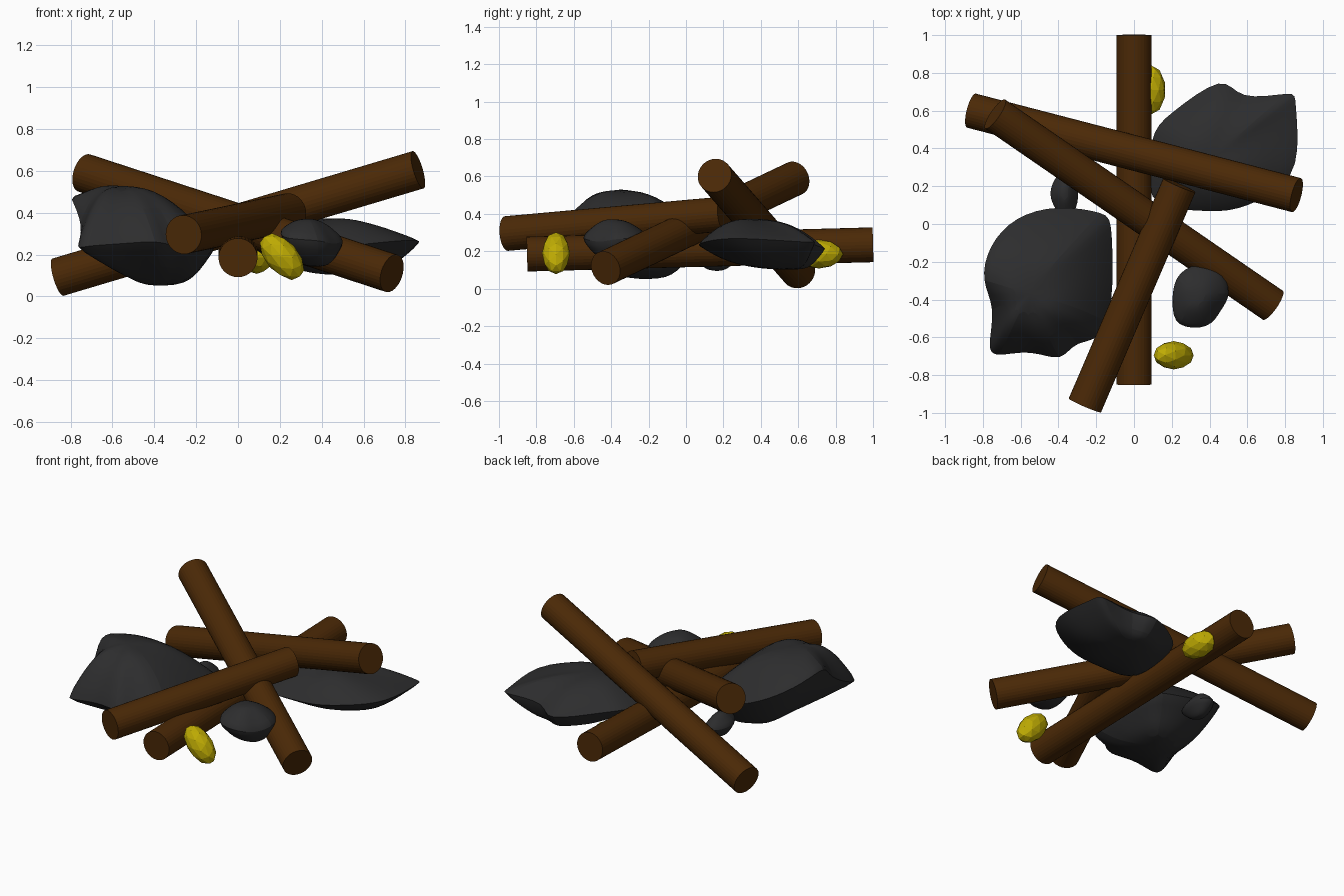
import bpy, bmesh, random
from mathutils import Vector, Matrix

random.seed(4)
cube = bpy.data.objects.get("Cube")
if cube:
    bpy.data.objects.remove(cube, do_unlink=True)


def material(name, rgb):
    m = bpy.data.materials.new(name)
    m.use_nodes = True
    m.diffuse_color = (*rgb, 1)
    m.node_tree.nodes["Principled BSDF"].inputs["Base Color"].default_value = (*rgb, 1)
    return m


BARK = material("bark_brown", (0.07, 0.022, 0.002))
STONE = material("charcoal_stone", (0.026, 0.026, 0.027))
GOLD = material("nugget_yellow", (0.52, 0.41, 0.001))


def finish(name, bm, mat):
    bmesh.ops.recalc_face_normals(bm, faces=bm.faces)
    mesh = bpy.data.meshes.new(name)
    bm.to_mesh(mesh)
    bm.free()
    mesh.materials.append(mat)
    ob = bpy.data.objects.new(name, mesh)
    bpy.context.collection.objects.link(ob)
    return ob


# Straight round log between two end centres
def log(name, start, end, radius=0.093):
    a, b = Vector(start), Vector(end)
    bm = bmesh.new()
    turn = (b - a).to_track_quat('Z', 'Y').to_matrix().to_4x4()
    bmesh.ops.create_cone(bm, cap_ends=True, segments=32, radius1=radius, radius2=radius,
                          depth=(b - a).length,
                          matrix=Matrix.Translation((a + b) / 2) @ turn)
    finish(name, bm, BARK)


# Lumpy stone: a ridged rim outline drawn in towards a top and a bottom point
def stone(name, outline, top, bottom, ridge, belly=0.65):
    top, bottom = Vector(top), Vector(bottom)
    pts = [Vector(p) for p in outline]
    n = len(pts)
    # push corners out so that the rounded rim still passes through the outline
    rim = [p + (p - (pts[i - 1] + pts[(i + 1) % n]) / 2) * 0.42 for i, p in enumerate(pts)]
    size = max((p - top).length for p in pts)

    def ring(goal, inward, rise):
        out = []
        for p in pts:
            q = p.lerp(goal, inward)
            q.z = p.z + (goal.z - p.z) * rise + random.uniform(-.03, .03) * size
            out.append(q)
        return out

    bm = bmesh.new()
    layers = (ring(bottom, .7, 1.06), ring(bottom, .28, belly), rim,
              ring(top, .3, .65), ring(top, .7, 1.04))
    rings = [[bm.verts.new(p) for p in layer] for layer in layers]
    for low, high in zip(rings, rings[1:]):
        for i in range(n):
            bm.faces.new((low[i - 1], low[i], high[i], high[i - 1]))
    bm.faces.new(rings[0])
    bm.faces.new(rings[-1])
    crease = bm.edges.layers.float.new("crease_edge")
    for i in range(n):
        bm.edges.get((rings[2][i - 1], rings[2][i]))[crease] = ridge
    ob = finish(name, bm, STONE)
    sub = ob.modifiers.new("rounding", 'SUBSURF')
    sub.levels = sub.render_levels = 2
    bpy.ops.object.select_all(action='DESELECT')
    ob.select_set(True)
    bpy.context.view_layer.objects.active = ob
    bpy.ops.object.shade_smooth_by_angle(angle=0.6)


# Faceted oval nugget
def nugget(name, centre, radii, tilt=0):
    bm = bmesh.new()
    bmesh.ops.create_icosphere(bm, subdivisions=2, radius=1)
    bmesh.ops.transform(bm, verts=bm.verts, matrix=Matrix.Translation(centre)
                        @ Matrix.Rotation(tilt, 4, 'Y') @ Matrix.Diagonal((*radii, 1)))
    finish(name, bm, GOLD)


# Stacked logs
log("base_log", (0, -.85, .185), (0, 1, .235))
log("back_log", (-.86, .6, .092), (.86, .153, .605))
log("diagonal_log", (-.735, .582, .59), (.735, -.43, .11))
log("short_front_log", (-.26, -.96, .295), (.24, .205, .4))

# Stones around the pile
stone("large_front_stone",
      [(-.8, -.3, .47), (-.76, -.12, .43), (-.62, .03, .35), (-.4, .09, .27), (-.17, .05, .24),
       (-.12, -.06, .23), (-.13, -.55, .25), (-.3, -.62, .24), (-.39, -.72, .26),
       (-.55, -.68, .25), (-.72, -.7, .24), (-.77, -.64, .24), (-.75, -.45, .34)],
      (-.57, -.37, .525), (-.3, -.17, .065), .5)
stone("large_back_stone",
      [(.09, .13, .22), (.1, .45, .25), (.2, .58, .25), (.46, .76, .21), (.57, .67, .24),
       (.82, .69, .25), (.85, .62, .25), (.86, .31, .27), (.7, .15, .26), (.5, .07, .24),
       (.3, .08, .23)],
      (.42, .35, .37), (.5, .58, .11), .7, .75)
stone("small_front_stone",
      [(.2, -.42, .31), (.22, -.28, .31), (.33, -.21, .29), (.46, -.24, .27),
       (.51, -.37, .27), (.46, -.46, .25), (.39, -.55, .27), (.23, -.54, .28)],
      (.32, -.38, .37), (.39, -.36, .15), .3, .75)
stone("small_side_stone",
      [(-.445, .13, .18), (-.425, .23, .17), (-.37, .29, .17), (-.305, .25, .17),
       (-.295, .11, .17), (-.36, .02, .18)],
      (-.37, .16, .245), (-.37, .16, .1), .3, .75)

# Yellow nuggets
nugget("front_nugget", (.21, -.695, .19), (.134, .075, .077), .84)
nugget("back_nugget", (.09, .71, .185), (.077, .13, .077))
